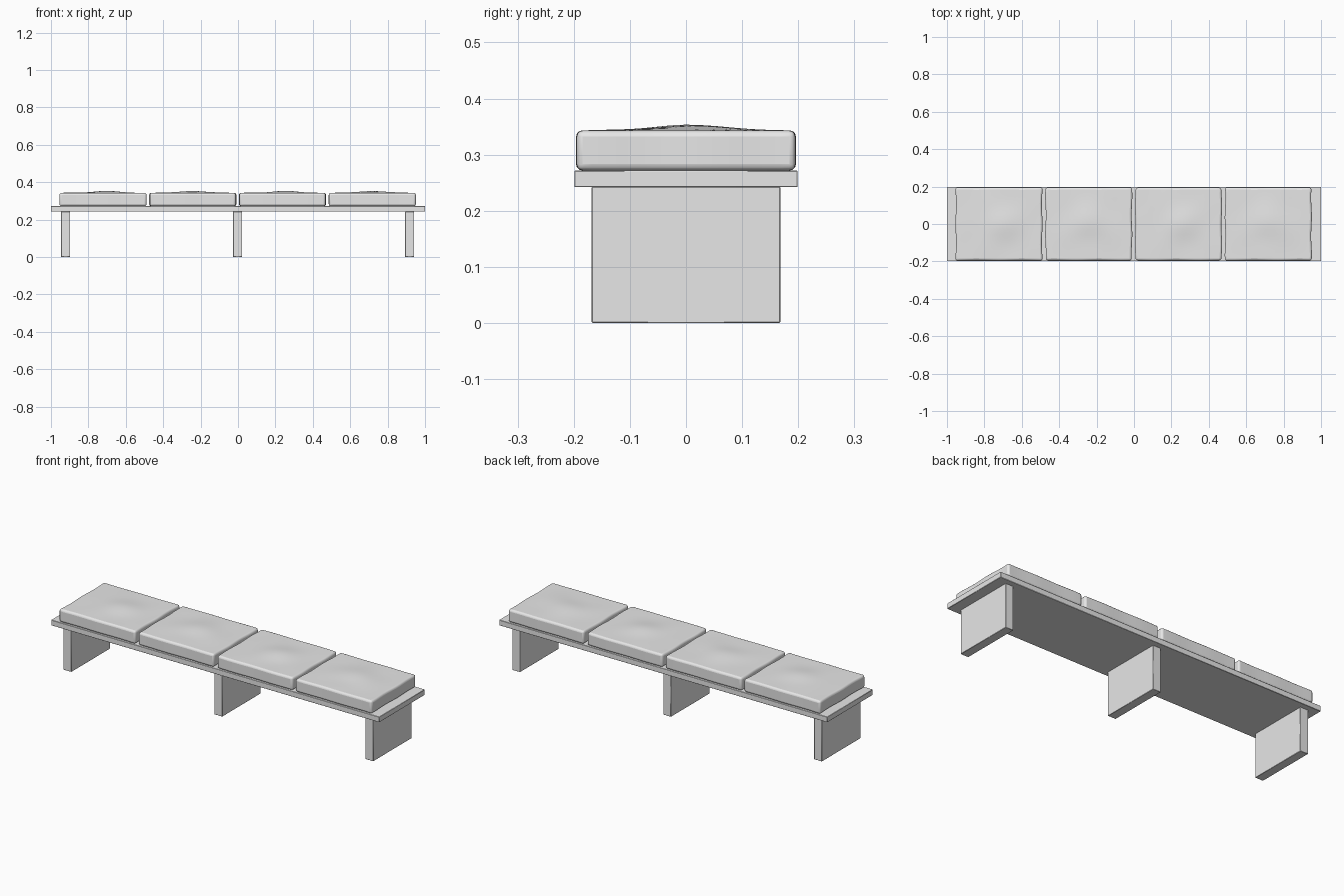
import bpy, bmesh, math

if "Cube" in bpy.data.objects:
    bpy.data.objects.remove(bpy.data.objects["Cube"], do_unlink=True)

grey = bpy.data.materials.new("light_grey")
grey.use_nodes = True
colour = (0.8, 0.8, 0.8, 1)
grey.diffuse_color = colour
grey.node_tree.nodes["Principled BSDF"].inputs["Base Color"].default_value = colour


def finish(name, bm, bevel, segments):
    """Turn a bmesh into a bevelled, shaded object."""
    bmesh.ops.recalc_face_normals(bm, faces=bm.faces)
    mesh = bpy.data.meshes.new(name)
    bm.to_mesh(mesh)
    bm.free()
    mesh.materials.append(grey)
    obj = bpy.data.objects.new(name, mesh)
    bpy.context.collection.objects.link(obj)
    mod = obj.modifiers.new("rounded_edges", "BEVEL")
    mod.width = bevel
    mod.segments = segments
    mod.limit_method = "ANGLE"
    mod.angle_limit = math.radians(50)
    bpy.ops.object.select_all(action="DESELECT")
    obj.select_set(True)
    bpy.context.view_layer.objects.active = obj
    bpy.ops.object.shade_smooth_by_angle(angle=math.radians(40))
    return obj


def box(name, x, width, depth, bottom, top):
    bm = bmesh.new()
    bmesh.ops.create_cube(bm, size=1)
    for v in bm.verts:
        v.co.x = x + v.co.x * width
        v.co.y *= depth
        v.co.z = bottom + (v.co.z + 0.5) * (top - bottom)
    return finish(name, bm, 0.0015, 1)


def cushion(name, x, phase):
    """Padded seat with a soft crown and slightly wavy sides."""
    half_x, half_y, bottom, top = 0.231, 0.195, 0.272, 0.343
    bm = bmesh.new()
    bmesh.ops.create_grid(bm, x_segments=16, y_segments=14, size=1)
    lower = bmesh.ops.extrude_face_region(bm, geom=bm.faces[:], use_keep_orig=True)
    base = {v for v in lower["geom"] if isinstance(v, bmesh.types.BMVert)}
    for v in bm.verts:
        u, w = v.co.x, v.co.y
        inside = (1 - u * u) * (1 - w * w)
        crown = 0.009 * math.exp(-(u * u + w * w) / 0.16)
        ripple = 0.002 * math.sin(5 * u + phase) * math.cos(4 * w - phase)
        v.co.z = bottom if v in base else top + crown + inside * (ripple + 0.001)
        v.co.x = x + u * (half_x + 0.002 * math.cos(6 * w + phase))
        v.co.y = w * (half_y + 0.001 * math.cos(6 * u + phase))
    return finish(name, bm, 0.011, 3)


# Bench board
box("bench_board", 0, 2, 0.398, 0.242, 0.272)

# Panel legs
for side, x in (("right", -0.922), ("middle", -0.002), ("left", 0.918)):
    box(side + "_leg", x, 0.048, 0.336, 0, 0.243)

# Four seat cushions
for i in range(4):
    cushion(f"cushion_{i + 1}", -0.722 + 0.48 * i, 1.7 * i)
